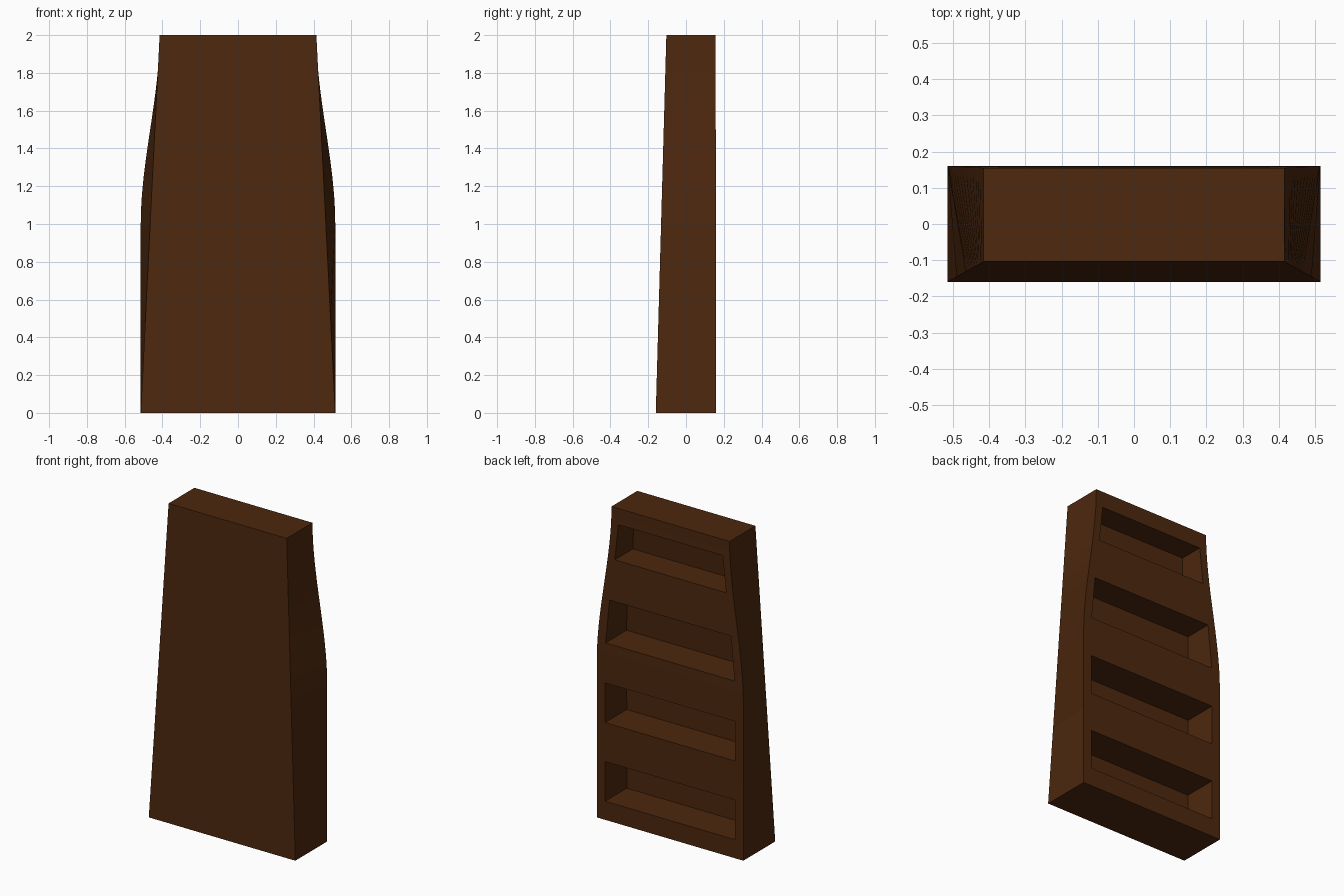
import bpy
import bmesh

if "Cube" in bpy.data.objects:
    bpy.data.objects.remove(bpy.data.objects["Cube"])

wood = bpy.data.materials.new("dark_wood")
wood.diffuse_color = (0.074, 0.021, 0.0044, 1)
wood.use_nodes = True
wood.node_tree.nodes["Principled BSDF"].inputs["Base Color"].default_value = wood.diffuse_color


def loft(bm, rings):
    """Skin a stack of four-point rings and cap both ends."""
    loops = [[bm.verts.new(p) for p in ring] for ring in rings]
    for a, b in zip(loops, loops[1:]):
        for i in range(4):
            j = (i + 1) % 4
            bm.faces.new((a[i], a[j], b[j], b[i]))
    bm.faces.new(loops[0][::-1])
    bm.faces.new(loops[-1])


def finish(bm, name):
    bmesh.ops.recalc_face_normals(bm, faces=bm.faces)
    mesh = bpy.data.meshes.new(name)
    bm.to_mesh(mesh)
    bm.free()
    mesh.materials.append(wood)
    obj = bpy.data.objects.new(name, mesh)
    bpy.context.collection.objects.link(obj)
    return obj


def body_ring(z):
    # straight taper at the front, eased shoulder curve at the back
    f = z / 2
    t = max(0, z - 1)
    s = t * t * (3 - 2 * t)
    xf, yf = 0.515 - 0.1 * f, -0.16 + 0.056 * f
    xb, yb = 0.515 - 0.1 * s, 0.16 - 0.005 * s
    return [(-xf, yf, z), (xf, yf, z), (xb, yb, z), (-xb, yb, z)]


# Tapered body
bm = bmesh.new()
loft(bm, [body_ring(z) for z in [0, 0.5] + [1 + i / 16 for i in range(17)]])
body = finish(bm, "shelf_body")

# Four open compartments in the back: (z, half width, inner wall y) low and high
slots = [
    ((0.118, 0.456, -0.057), (0.370, 0.456, -0.057)),
    ((0.618, 0.456, -0.057), (0.870, 0.456, -0.055)),
    ((1.125, 0.453, -0.050), (1.403, 0.427, -0.022)),
    ((1.668, 0.391, -0.025), (1.897, 0.367, 0.000)),
]
bm = bmesh.new()
for slot in slots:
    loft(bm, [[(-w, y, z), (w, y, z), (w, 0.3, z), (-w, 0.3, z)] for z, w, y in slot])
cutter = finish(bm, "compartment_cutter")
cutter.hide_render = True

# Carve the compartments
cut = body.modifiers.new("compartments", 'BOOLEAN')
cut.operation = 'DIFFERENCE'
cut.solver = 'EXACT'
cut.object = cutter
bpy.context.view_layer.objects.active = body
body.select_set(True)
bpy.ops.object.modifier_apply(modifier=cut.name)
bpy.data.objects.remove(cutter)
